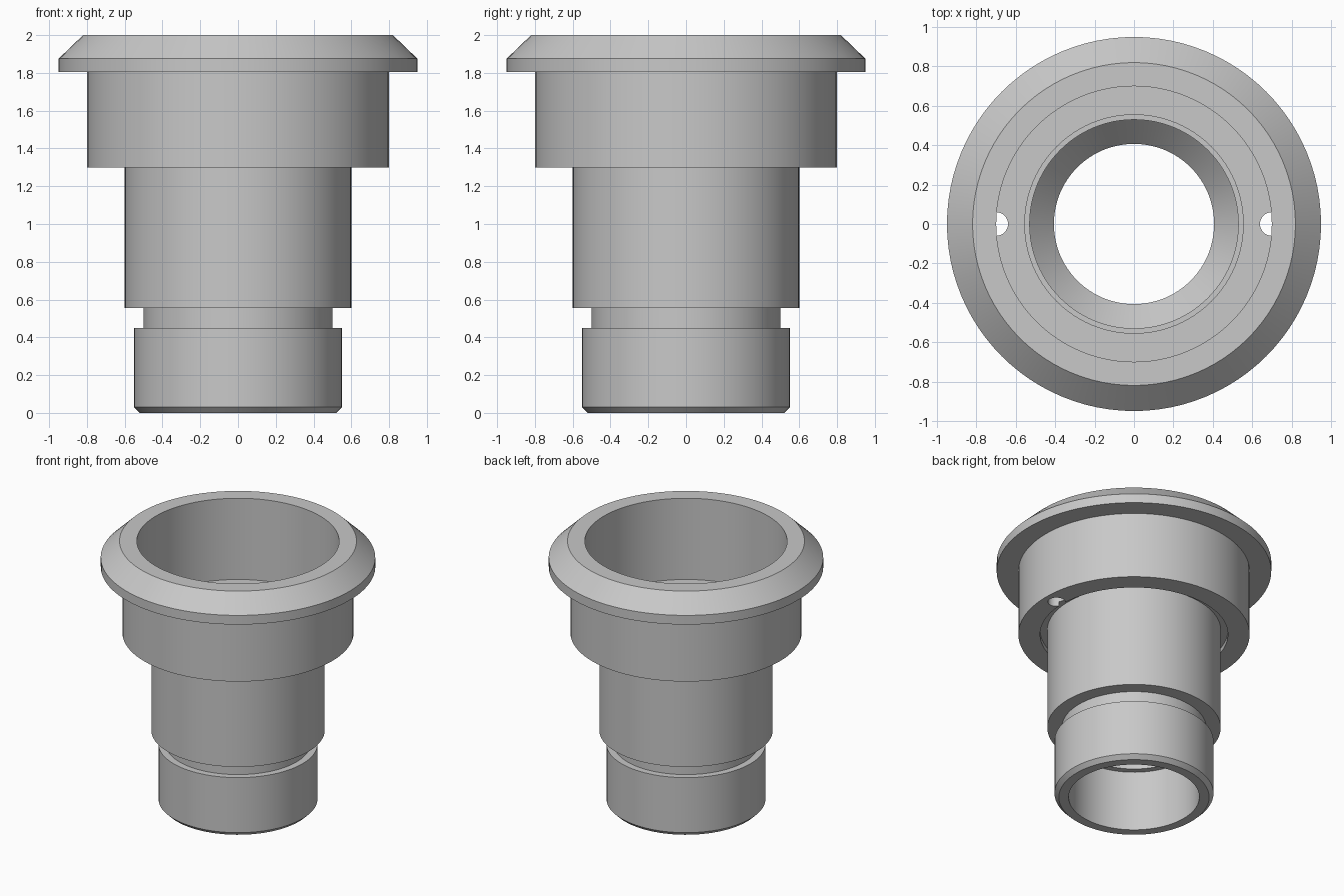
import bpy, bmesh, math
from mathutils import Matrix

cube = bpy.data.objects.get("Cube")
if cube:
    bpy.data.objects.remove(cube, do_unlink=True)

SEGMENTS = 96

# One grey for the whole fitting
grey = bpy.data.materials.new("plain grey")
grey.use_nodes = True
colour = (0.58, 0.58, 0.58, 1)
grey.diffuse_color = colour
grey.node_tree.nodes["Principled BSDF"].inputs["Base Color"].default_value = colour


def add_object(name, bm):
    bmesh.ops.recalc_face_normals(bm, faces=bm.faces)
    mesh = bpy.data.meshes.new(name)
    bm.to_mesh(mesh)
    bm.free()
    mesh.materials.append(grey)
    obj = bpy.data.objects.new(name, mesh)
    bpy.context.collection.objects.link(obj)
    return obj


def lathe(name, profile):
    """Turn a closed (radius, height) outline around the z axis."""
    bm = bmesh.new()
    verts = [bm.verts.new((r, 0, z)) for r, z in profile]
    edges = [bm.edges.new((verts[i - 1], v)) for i, v in enumerate(verts)]
    bmesh.ops.spin(bm, geom=verts + edges, cent=(0, 0, 0), axis=(0, 0, 1),
                   angle=math.tau, steps=SEGMENTS, use_merge=True)
    bmesh.ops.remove_doubles(bm, verts=bm.verts, dist=0.0001)
    return add_object(name, bm)


# Outside, from the spigot up to the bevelled flange
outside = [
    (0.52, 0), (0.55, 0.03), (0.55, 0.45), (0.50, 0.45), (0.50, 0.555),
    (0.60, 0.555), (0.60, 1.335), (0.65, 1.335), (0.65, 1.30), (0.80, 1.30),
    (0.80, 1.805), (0.95, 1.805), (0.95, 1.875), (0.82, 2.0),
]
# Inside, from the cup down through the funnel to the spigot bore
inside = [
    (0.70, 2.0), (0.70, 1.38), (0.555, 1.38), (0.555, 1.33), (0.53, 1.33),
    (0.53, 0.70), (0.407, 0.57), (0.407, 0.46), (0.452, 0.46), (0.452, 0),
]
body = lathe("stepped_sleeve", outside + inside)

# Two drain holes through the cup floor
bm = bmesh.new()
for side in (-1, 1):
    bmesh.ops.create_cone(bm, cap_ends=True, segments=32, radius1=0.06,
                          radius2=0.06, depth=0.135,
                          matrix=Matrix.Translation((side * 0.70, 0, 1.3175)))
drill = add_object("drain_hole_cutter", bm)
drill.hide_render = True

bpy.ops.object.select_all(action="DESELECT")
bpy.context.view_layer.objects.active = body
body.select_set(True)
cut = body.modifiers.new("drain holes", "BOOLEAN")
cut.operation = "DIFFERENCE"
cut.solver = "EXACT"
cut.object = drill
bpy.ops.object.modifier_apply(modifier=cut.name)
bpy.data.objects.remove(drill, do_unlink=True)

bpy.ops.object.shade_smooth_by_angle(angle=math.radians(25))
